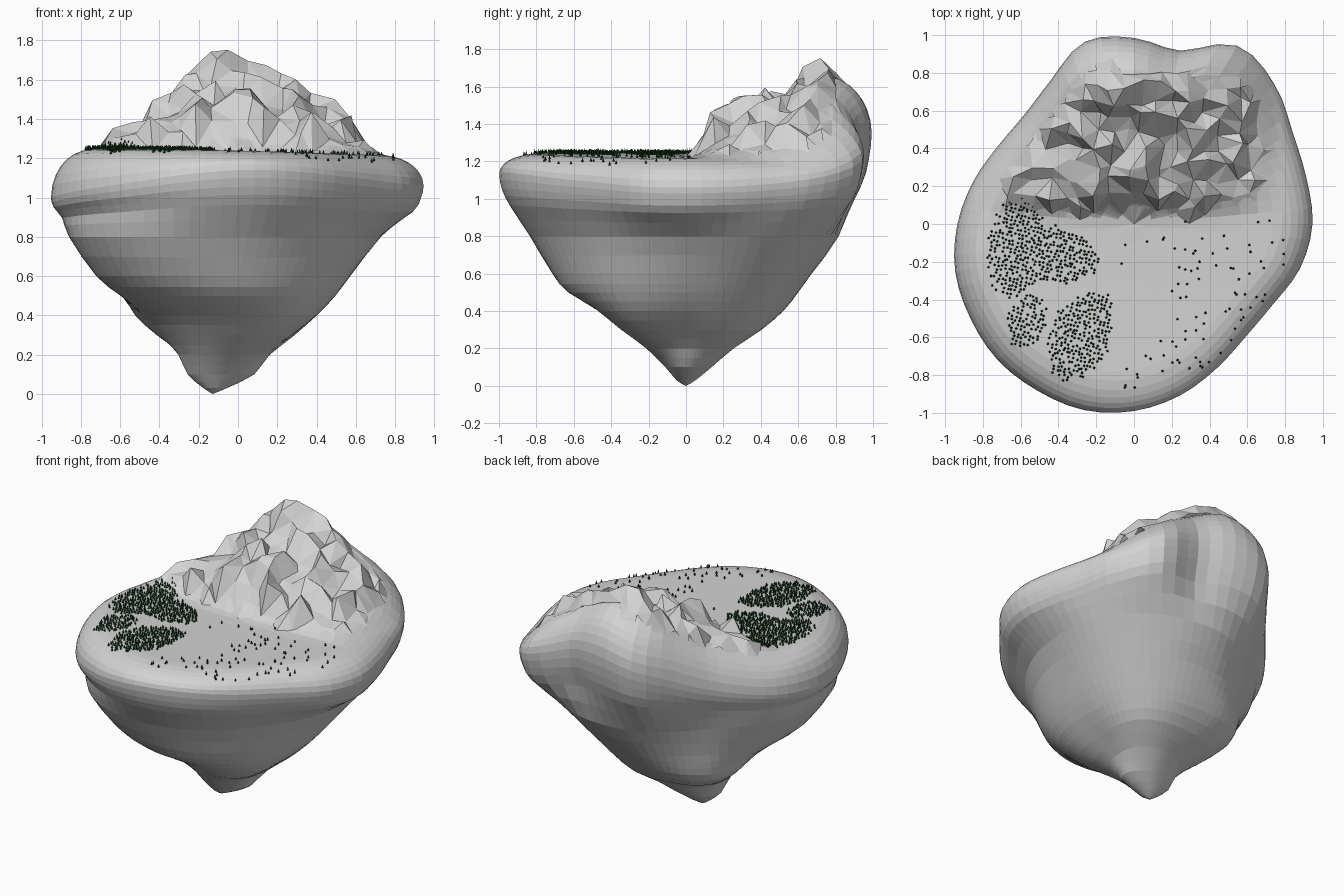
import bpy, bmesh, math, random
from mathutils import Matrix

random.seed(7)
if bpy.data.objects.get("Cube"):
    bpy.data.objects.remove(bpy.data.objects["Cube"])


def material(name, rgb):
    mat = bpy.data.materials.new(name)
    mat.use_nodes = True
    mat.diffuse_color = (*rgb, 1)
    bsdf = next(n for n in mat.node_tree.nodes if n.type == "BSDF_PRINCIPLED")
    bsdf.inputs["Base Color"].default_value = (*rgb, 1)
    return mat


def make_object(name, bm, mat):
    mesh = bpy.data.meshes.new(name)
    bm.to_mesh(mesh)
    bm.free()
    mesh.materials.append(mat)
    obj = bpy.data.objects.new(name, mesh)
    bpy.context.collection.objects.link(obj)


def spline(a, b, c, d, t):
    return b + t * (c - a + t * (2*a - 5*b + 4*c - d + t * (3*(b - c) + d - a))) / 2


def around(values, angle):
    """Smooth lookup in a closed ring of evenly spaced values."""
    n = len(values)
    u = (angle / math.tau) % 1 * n
    i = int(u)
    return spline(*(values[(i + k) % n] for k in (-1, 0, 1, 2)), u - i)


def along(points, u):
    """Straight interpolation through (position, value) pairs."""
    for (a, va), (b, vb) in zip(points, points[1:]):
        if u <= b:
            return va + (vb - va) * max(0, (u - a) / (b - a))
    return points[-1][1]


# Rim outline, rim height and underside rings, anticlockwise from +x
RIM = [.945, .945, .97, 1.05, 1.09, .95, .985, 1.0, .88, .82, .83, .88,
       .935, .98, 1.0, 1.02, 1.02, 1.02, .99, .94, .88, .84, .85, .91]
RIM_Z = [1.06, 1.12, 1.36, 1.12, 1.0, 1.05, 1.14, 1.1]
LEVELS = [
    (.03, [.07, .06, .05, .05, .05, .05, .05, .06]),
    (.1, [.2, .17, .13, .13, .14, .12, .11, .13]),
    (.2, [.26, .3, .24, .2, .2, .2, .21, .24]),
    (.3, [.37, .45, .4, .4, .3, .3, .33, .41]),
    (.4, [.48, .54, .52, .55, .41, .42, .46, .53]),
    (.5, [.56, .62, .6, .6, .53, .62, .63, .6]),
    (.6, [.62, .7, .67, .63, .66, .76, .71, .64]),
    (.8, [.74, .86, .81, .7, .82, .92, .82, .7]),
]
SLOPE = [(-.02, 0), (.05, .03), (.15, .32), (.5, .66), (.76, 1), (1, .92)]
EDGE = .78


def hill(x, y):
    return max(0, 1 - (abs(x + .03) / .78) ** 1.35) * along(SLOPE, y)


def rim_share(x, y):
    return math.hypot(x, y) / around(RIM, math.atan2(y, x))


def ground(x, y):
    """Height of the island's upper surface, rounded over at the rim."""
    s = min(1, rim_share(x, y))
    z = 1.23 - .02 * x + .015 * y * y + .42 * hill(x, y)
    if s > EDGE:
        rz = around(RIM_Z, math.atan2(y, x))
        z = rz + (z - rz) * math.sqrt(max(0, 1 - ((s - EDGE) / (1 - EDGE)) ** 2))
    return z


def underside(angle):
    """Column of points from just above the tip, round the lip, to the rim."""
    ca, sa = math.cos(angle), math.sin(angle)
    pts = [(-.13, 0, 0)]
    for z, ring in LEVELS:
        r = around(ring, angle)
        pts.append((-.13 * (1 - z) + r * ca, r * sa, z))
    r, rz = around(RIM, angle), around(RIM_Z, angle)
    for share, drop in ((.94, .52), (.985, .25), (1, 0), (.985, -.2)):
        pts.append((r * ca * share, r * sa * share, rz - drop * (rz - .8)))
    ext = [pts[0]] + pts
    column = []
    for i in range(len(pts) - 2):
        for k in (1, 2):
            column.append([spline(*(ext[i + j][a] for j in range(4)), k / 2)
                           for a in range(3)])
    return column


# Floating island body
stone = material("mid grey stone", (.65, .65, .65))
leaf = material("dark forest green", (.005, .045, .007))
SIDES = 72
TOP_STEPS = (.993, .975, .95, .92, .88, .83, .78, .7, .6, .5, .4, .3, .2, .1)
bm = bmesh.new()
columns = []
for i in range(SIDES):
    angle = math.tau * i / SIDES
    points = underside(angle)
    rx, ry, _ = points[-1]
    points += [(rx * s, ry * s, ground(rx * s, ry * s)) for s in TOP_STEPS]
    columns.append([bm.verts.new(p) for p in points])
tip = bm.verts.new((-.13, 0, 0))
middle = bm.verts.new((0, 0, ground(0, 0)))
for i, col in enumerate(columns):
    nxt = columns[(i + 1) % SIDES]
    bm.faces.new((tip, nxt[0], col[0]))
    bm.faces.new((middle, col[-1], nxt[-1]))
    for j in range(len(col) - 1):
        bm.faces.new((col[j], nxt[j], nxt[j + 1], col[j + 1]))
make_object("island_body", bm, stone)

# Craggy mountain: jittered grid with flat facets
bm = bmesh.new()
bmesh.ops.create_grid(bm, x_segments=18, y_segments=11, size=1)
for v in bm.verts:
    x = .05 + v.co.x * .75 + random.uniform(-.03, .03)
    y = .44 + v.co.y * .46 + random.uniform(-.03, .03)
    inside = max(0, min(1, (.9 - rim_share(x, y)) / .1))
    rough = min(1, hill(x, y) * 6) * inside
    lift = random.choice((.01, .02, .05, .09, .13)) + random.uniform(.01, .03)
    v.co = (x, y, ground(x, y) - .02 + rough * lift)
bmesh.ops.delete(bm, geom=[v for v in bm.verts if rim_share(*v.co.xy) > .95],
                 context="VERTS")
bmesh.ops.triangulate(bm, faces=bm.faces[:], quad_method="SHORT_EDGE")
make_object("mountain_crags", bm, stone)


# Trees: tiny cones standing on the plateau
def add_tree(bm, x, y):
    h = random.uniform(.016, .026)
    bmesh.ops.create_cone(bm, cap_ends=True, segments=5, radius1=.0068, radius2=0,
                          depth=h, matrix=Matrix.Translation((x, y, ground(x, y) + h / 2)))


def in_grove(x, y, grove):
    cx, cy, rx, ry, turn = grove
    c, s = math.cos(turn), math.sin(turn)
    u, v = (x - cx) * c + (y - cy) * s, (y - cy) * c - (x - cx) * s
    return (u / rx) ** 2 + (v / ry) ** 2 < random.uniform(.75, 1.15)


GROVES = [(-.62, -.14, .16, .27, -.1), (-.44, -.16, .25, .15, -.15),
          (-.57, -.52, .1, .15, -.3), (-.28, -.59, .16, .25, -.4)]
STEP = .02
bm = bmesh.new()
for i in range(-50, 20):
    for j in range(-50, 20):
        x = i * STEP + j * STEP * .3 + random.uniform(-.006, .006)
        y = j * STEP - i * STEP * .3 + random.uniform(-.006, .006)
        if random.random() < .9 and any(in_grove(x, y, g) for g in GROVES):
            add_tree(bm, x, y)
make_object("dense_groves", bm, leaf)

bm = bmesh.new()
placed = 0
while placed < 85:
    x, y = random.uniform(-.12, .9), random.uniform(-.92, .02)
    clearing = x < .2 and y > -.65 and random.random() < .8
    if rim_share(x, y) < .95 and not clearing:
        add_tree(bm, x, y)
        placed += 1
make_object("scattered_trees", bm, leaf)
